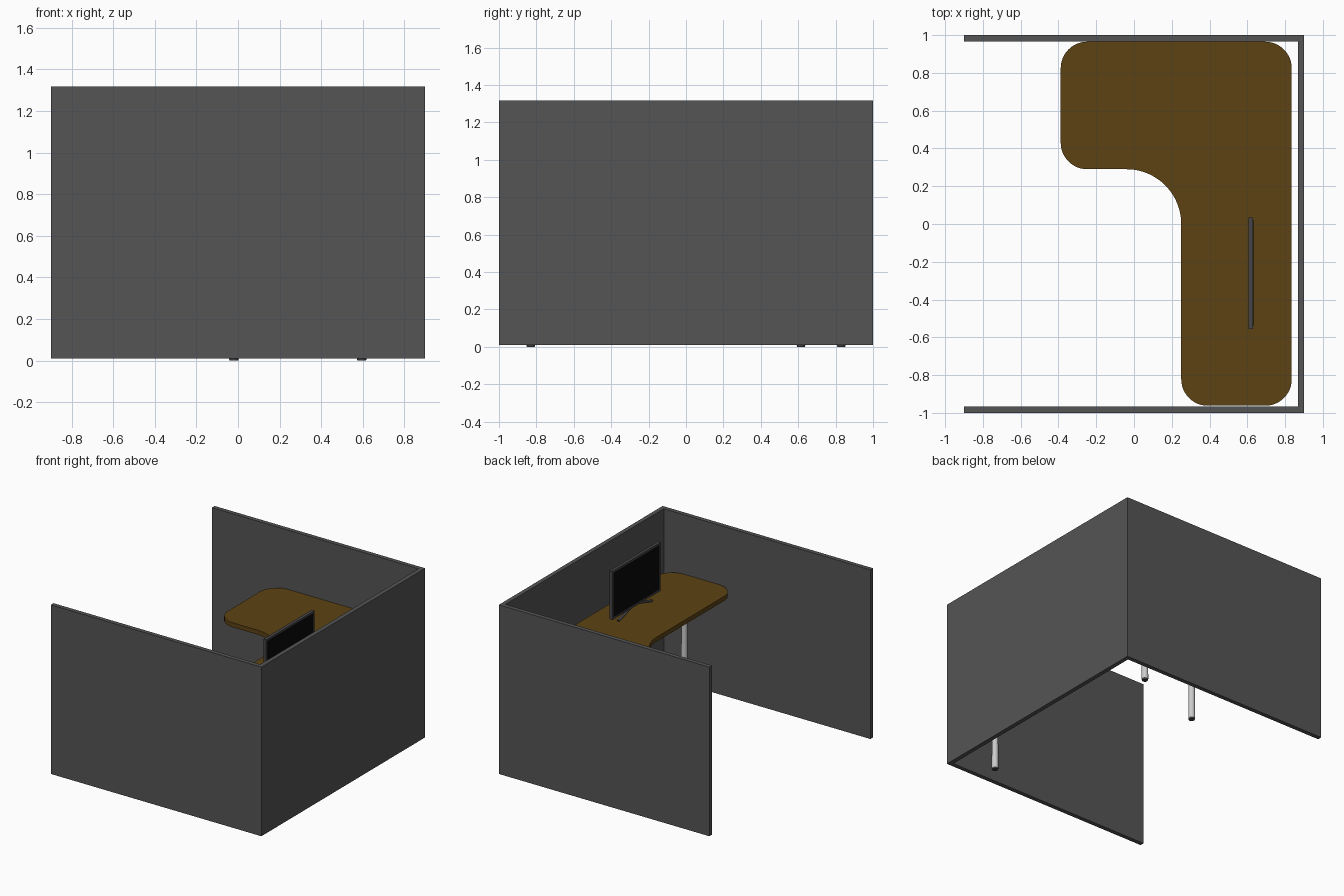
import bpy, bmesh
from math import cos, sin, radians, pi
from mathutils import Vector

if "Cube" in bpy.data.objects:
    bpy.data.objects.remove(bpy.data.objects["Cube"])


def material(name, rgb):
    m = bpy.data.materials.new(name)
    m.diffuse_color = (*rgb, 1)
    m.use_nodes = True
    m.node_tree.nodes["Principled BSDF"].inputs["Base Color"].default_value = m.diffuse_color
    return m


FABRIC = material("dark_fabric", (0.09, 0.09, 0.09))
WOOD = material("brown_wood", (0.11, 0.055, 0.007))
BLACK = material("black_glass", (0.003, 0.003, 0.003))
FRAME = material("dark_plastic", (0.06, 0.06, 0.065))


def finish(name, bm, mat=None):
    bmesh.ops.recalc_face_normals(bm, faces=bm.faces)
    me = bpy.data.meshes.new(name)
    bm.to_mesh(me)
    bm.free()
    ob = bpy.data.objects.new(name, me)
    bpy.context.collection.objects.link(ob)
    if mat:
        me.materials.append(mat)
    return ob


def prism(name, outline, z0, z1, mat):
    """Extrude a flat outline from z0 to z1."""
    bm = bmesh.new()
    face = bm.faces.new([bm.verts.new((x, y, z0)) for x, y in outline])
    ext = bmesh.ops.extrude_face_region(bm, geom=[face])["geom"]
    bmesh.ops.translate(bm, vec=(0, 0, z1 - z0),
                        verts=[v for v in ext if isinstance(v, bmesh.types.BMVert)])
    return finish(name, bm, mat)


def box(name, x0, x1, y0, y1, z0, z1, mat):
    return prism(name, [(x0, y0), (x1, y0), (x1, y1), (x0, y1)], z0, z1, mat)


def rod(name, a, b, r1, r2, sides=24, mat=None):
    """Round bar from a to b."""
    a, b = Vector(a), Vector(b)
    bm = bmesh.new()
    bmesh.ops.create_cone(bm, cap_ends=True, segments=sides, radius1=r1, radius2=r2,
                          depth=(b - a).length)
    bmesh.ops.rotate(bm, verts=bm.verts,
                     matrix=Vector((0, 0, 1)).rotation_difference(b - a).to_matrix())
    bmesh.ops.translate(bm, verts=bm.verts, vec=(a + b) / 2)
    return finish(name, bm, mat)


def smooth(ob):
    bpy.ops.object.select_all(action='DESELECT')
    ob.select_set(True)
    bpy.context.view_layer.objects.active = ob
    bpy.ops.object.shade_smooth_by_angle(angle=radians(35))


def arc(cx, cy, r, start, end, n=12):
    return [(cx + r * cos(radians(start + (end - start) * i / n)),
             cy + r * sin(radians(start + (end - start) * i / n))) for i in range(n + 1)]


# partition: one continuous U-shaped wall, open on the left
T = 0.033
prism("partition_wall",
      [(-0.9, -1), (0.9, -1), (0.9, 1), (-0.9, 1),
       (-0.9, 1 - T), (0.9 - T, 1 - T), (0.9 - T, -1 + T), (-0.9, -1 + T)],
      0.01, 1.317, FABRIC)

# L-shaped desk top with rounded corners and a large inner curve
R = 0.14
X0, XM, X1 = -0.388, 0.25, 0.835
Y0, YM, Y1 = -0.962, 0.29, 0.965
outline = (arc(XM + R, Y0 + R, R, 180, 270) + arc(X1 - R, Y0 + R, R, 270, 360)
           + arc(X1 - R, Y1 - R, R, 0, 90) + arc(X0 + R, Y1 - R, R, 90, 180)
           + arc(X0 + R, YM + R, R, 180, 270)
           + arc(XM - 0.29, YM - 0.29, 0.29, 90, 0, 20))
smooth(prism("desk_top", outline, 0.825, 0.86, WOOD))

# three round desk legs with small feet
for i, (x, y) in enumerate([(0.595, -0.83), (0.595, 0.83), (-0.02, 0.615)], 1):
    smooth(rod(f"desk_leg_{i}", (x, y, 0.012), (x, y, 0.826), 0.024, 0.02))
    smooth(rod(f"leg_foot_{i}", (x, y, 0), (x, y, 0.012), 0.021, 0.024, mat=FRAME))

# monitor frame: hollow bezel made from two stiles and two rails
XA, XB, YA, YB, ZA, ZB, B = 0.605, 0.63, -0.555, 0.035, 0.91, 1.285, 0.015
for name, y in (("front", YA), ("back", YB - B)):
    box(f"monitor_bezel_{name}", XA, XB, y, y + B, ZA, ZB, FRAME)
for name, z in (("bottom", ZA), ("top", ZB - B)):
    box(f"monitor_bezel_{name}", XA, XB, YA + B, YB - B, z, z + B, FRAME)

# black screen filling the frame
box("monitor_screen", XA + 0.004, XB + 0.003, YA + B, YB - B, ZA + B, ZB - B, BLACK)

# splayed stand struts under the monitor
yc = (YA + YB) / 2
for name, s in (("front", -1), ("back", 1)):
    smooth(rod(f"stand_strut_{name}", (0.618, yc + s * 0.205, 0.866), (0.618, yc, 0.922),
               0.009, 0.009, 12, FRAME))
